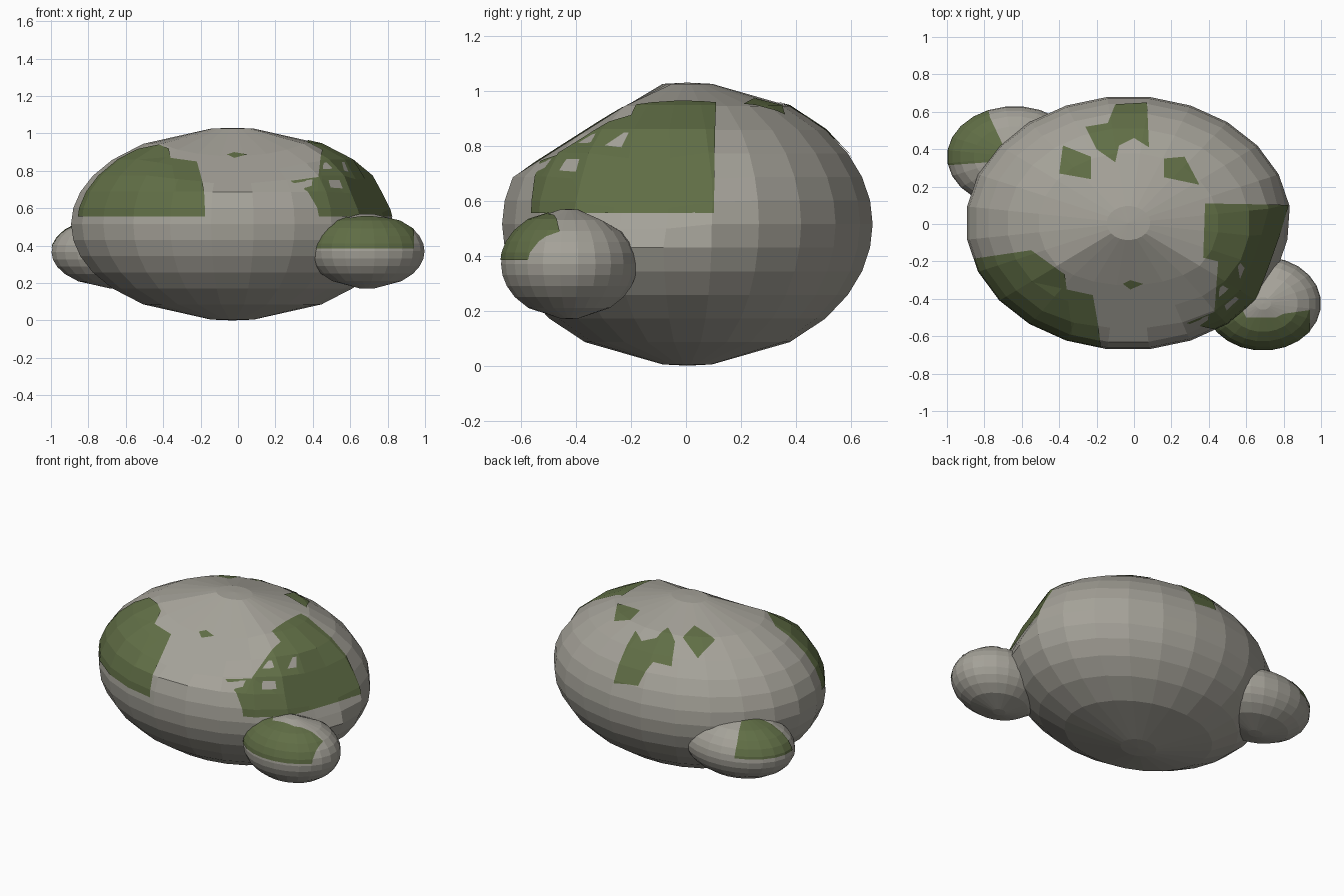
import bpy, bmesh, math
from mathutils import Vector

if "Cube" in bpy.data.objects:
    bpy.data.objects.remove(bpy.data.objects["Cube"])


def material(name, rgb):
    m = bpy.data.materials.new(name)
    m.diffuse_color = (*rgb, 1)
    m.use_nodes = True
    m.node_tree.nodes["Principled BSDF"].inputs["Base Color"].default_value = m.diffuse_color
    return m


STONE = material("stone", (0.376, 0.362, 0.318))
MOSS = material("moss", (0.117, 0.155, 0.06))


def rock_bm(center, size, segs, bands, cuts):
    """Ellipsoid with rings evenly spaced in height, flattened by cut planes."""
    bm = bmesh.new()
    c = Vector(center)
    rings = []
    for k in range(bands + 1):
        t = max(-0.991, min(0.991, -1 + 2 * k / bands))
        r = math.sqrt(1 - t * t)
        rings.append([bm.verts.new((
            c.x + size[0] * r * math.cos(2 * math.pi * (i + 0.5) / segs),
            c.y + size[1] * r * math.sin(2 * math.pi * (i + 0.5) / segs),
            c.z + size[2] * t)) for i in range(segs)])
    bottom = bm.verts.new(c - Vector((0, 0, size[2])))
    top = bm.verts.new(c + Vector((0, 0, size[2])))
    for i in range(segs):
        j = (i + 1) % segs
        for a, b in zip(rings, rings[1:]):
            bm.faces.new((a[i], a[j], b[j], b[i]))
        bm.faces.new((bottom, rings[0][j], rings[0][i]))
        bm.faces.new((top, rings[-1][i], rings[-1][j]))
    for normal, dist in cuts:
        n = Vector(normal).normalized()
        for v in bm.verts:
            over = v.co.dot(n) - dist
            if over > 0:
                v.co -= n * over
    bm.normal_update()
    return bm


def finish(bm, name, mat):
    me = bpy.data.meshes.new(name)
    bm.to_mesh(me)
    bm.free()
    me.materials.append(mat)
    ob = bpy.data.objects.new(name, me)
    bpy.context.collection.objects.link(ob)


def inside(p, poly):
    hit = False
    for (x1, y1), (x2, y2) in zip(poly, poly[1:] + poly[:1]):
        if (y1 > p.y) != (y2 > p.y) and p.x < x1 + (p.y - y1) * (x2 - x1) / (y2 - y1):
            hit = not hit
    return hit


def moss_patch(name, rock, poly, floor):
    """Trim a copy of the rock skin to a plan outline above a floor height."""
    bm = rock_bm(*rock)
    for v in bm.verts:
        v.co += v.normal * 0.004

    def split(co, no, clear=False):
        bmesh.ops.bisect_plane(bm, geom=bm.verts[:] + bm.edges[:] + bm.faces[:],
                               plane_co=co, plane_no=no, clear_inner=clear)

    split((0, 0, floor), (0, 0, 1), True)
    for (x1, y1), (x2, y2) in zip(poly, poly[1:] + poly[:1]):
        split((x1, y1, 0), Vector((y2 - y1, x1 - x2, 0)).normalized())
    out = [f for f in bm.faces if not inside(f.calc_center_median(), poly)]
    bmesh.ops.delete(bm, geom=out, context='FACES')
    finish(bm, name, MOSS)


# Rocks: centre, half sizes, sides, bands, flattening planes
main = ((-0.03, 0.005, 0.515), (0.87, 0.68, 0.515), 24, 12,
        [((0, -0.537, 0.843), 0.917), ((0.85, -0.3, 0.42), 0.915)])
right = ((0.69, -0.425, 0.37), (0.31, 0.25, 0.2), 24, 10,
         [((0, 0.5, 0.866), 0.305)])
left = ((-0.64, 0.36, 0.365), (0.36, 0.27, 0.195), 24, 10, [])

for name, rock in (("main_boulder", main), ("right_stone", right), ("left_stone", left)):
    finish(rock_bm(*rock), name, STONE)

# Moss on the main boulder
patches = {
    "moss_front_left": [(-0.95, -0.2), (-0.82, -0.18), (-0.55, -0.14), (-0.37, -0.27),
                        (-0.36, -0.35), (-0.22, -0.38), (-0.19, -0.55), (-0.16, -0.8),
                        (-0.95, -0.8)],
    "moss_right": [(0.38, 0.11), (0.95, 0.1), (0.95, -0.75), (0.48, -0.75), (0.46, -0.57),
                   (0.28, -0.53), (0.43, -0.47), (0.45, -0.2), (0.37, -0.18)],
    "moss_back": [(-0.1, 0.64), (0.07, 0.65), (0.08, 0.41), (0, 0.46), (-0.08, 0.42),
                  (-0.1, 0.33), (-0.2, 0.4), (-0.26, 0.52), (-0.14, 0.54)],
    "moss_spot_left": [(-0.38, 0.42), (-0.23, 0.36), (-0.23, 0.24), (-0.4, 0.27)],
    "moss_spot_right": [(0.16, 0.35), (0.27, 0.36), (0.35, 0.21), (0.16, 0.25)],
    "moss_spot_front": [(-0.06, -0.32), (-0.02, -0.3), (0.05, -0.32), (-0.02, -0.35)],
}
for name, poly in patches.items():
    moss_patch(name, main, poly, 0.555)

# Moss on the small stones
moss_patch("moss_right_stone", right,
           [(0.35, -0.57), (0.48, -0.44), (0.57, -0.44), (0.6, -0.5), (0.76, -0.5),
            (0.8, -0.48), (0.94, -0.46), (0.94, -0.75), (0.35, -0.75)], 0.385)
moss_patch("moss_left_stone", left,
           [(-1.05, 0.31), (-0.78, 0.33), (-0.69, 0.4), (-0.77, 0.57), (-0.8, 0.7),
            (-1.05, 0.7)], 0.39)
